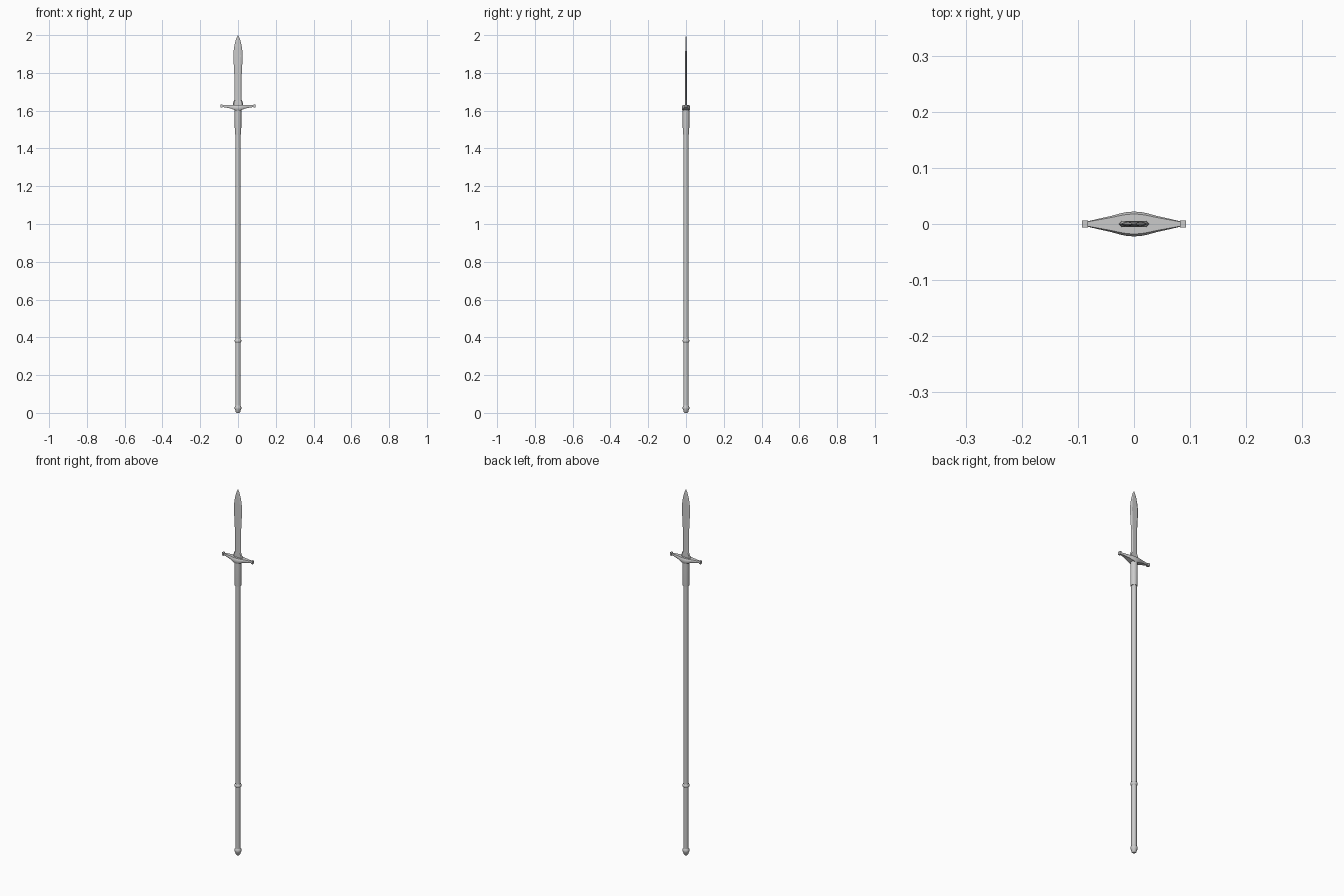
import bpy, bmesh, math

if "Cube" in bpy.data.objects:
    bpy.data.objects.remove(bpy.data.objects["Cube"])


def finish(name, bm, angle=35):
    bmesh.ops.recalc_face_normals(bm, faces=bm.faces)
    me = bpy.data.meshes.new(name)
    bm.to_mesh(me)
    bm.free()
    ob = bpy.data.objects.new(name, me)
    bpy.context.collection.objects.link(ob)
    bpy.ops.object.select_all(action='DESELECT')
    ob.select_set(True)
    bpy.context.view_layer.objects.active = ob
    bpy.ops.object.shade_smooth_by_angle(angle=math.radians(angle))
    return ob


def loft(name, sections, angle=35):
    """Skin a list of equal-length point loops and cap both ends."""
    bm = bmesh.new()
    rings = [[bm.verts.new(p) for p in s] for s in sections]
    n = len(rings[0])
    for a, b in zip(rings, rings[1:]):
        for i in range(n):
            j = (i + 1) % n
            bm.faces.new((a[i], a[j], b[j], b[i]))
    bm.faces.new(rings[0][::-1])
    bm.faces.new(rings[-1])
    return finish(name, bm, angle)


def turned(name, profile, sides=16):
    """Round part from (radius, z) or (rx, z, ry) steps."""
    def ring(rx, z, ry=None):
        ry = ry or rx
        return [(rx * math.cos(2 * math.pi * i / sides),
                 ry * math.sin(2 * math.pi * i / sides), z) for i in range(sides)]
    return loft(name, [ring(*p) for p in profile])


# Shaft, collar ring and butt cap
turned("shaft", [(0.0135, 0.02), (0.0135, 1.50)])
turned("shaft_ring", [(0.0135, 0.371), (0.017, 0.376), (0.018, 0.381),
                      (0.017, 0.386), (0.0135, 0.391)])
turned("butt_cap", [(0.007, 0.0), (0.012, 0.006), (0.0145, 0.016), (0.0175, 0.022),
                    (0.0175, 0.030), (0.0135, 0.038)])

# Socket holding the blade
turned("socket", [(0.0165, 1.475), (0.017, 1.48), (0.018, 1.615)])

# Crossguard: eight-sided sections swept along x
half = [(0, .022, 1.601), (.012, .0215, 1.602), (.024, .019, 1.606), (.04, .0145, 1.612),
        (.06, .010, 1.616), (.082, .005, 1.619)]
stations = [(-x, y, z) for x, y, z in half[:0:-1]] + half


def guard_section(x, y, z):
    top = 1.629
    c = (top - z) * 0.25
    return [(x, -y * .8, z), (x, y * .8, z), (x, y, z + c), (x, y, top - c),
            (x, y * .8, top), (x, -y * .8, top), (x, -y, top - c), (x, -y, z + c)]


loft("crossguard", [guard_section(*s) for s in stations])

# Small end blocks on the guard
for side, label in ((-1, "left"), (1, "right")):
    loft("guard_end_" + label,
         [[(side * x, -.0065, 1.616), (side * x, .0065, 1.616),
           (side * x, .0065, 1.632), (side * x, -.0065, 1.632)] for x in (.082, .093)])


# Flat bevelled sections for the blade and its foot
def blade_section(z, w, t, flat):
    f = w * flat
    return [(-w, 0, z), (-f, -t, z), (f, -t, z), (w, 0, z), (f, t, z), (-f, t, z)]


loft("blade_foot", [blade_section(1.625, .027, .0055, .8), blade_section(1.642, .026, .0055, .8),
                    blade_section(1.656, .020, .005, .75)], 20)
loft("blade", [blade_section(z, w, t, .6) for z, w, t in (
    (1.64, .021, .0045), (1.67, .0185, .0045), (1.71, .018, .0045), (1.76, .0185, .0045),
    (1.81, .0205, .0045), (1.86, .0235, .0045), (1.89, .0245, .0042), (1.915, .0235, .004),
    (1.94, .020, .0036), (1.965, .0145, .003), (1.985, .008, .002), (2.0, .0008, .0004))], 20)
